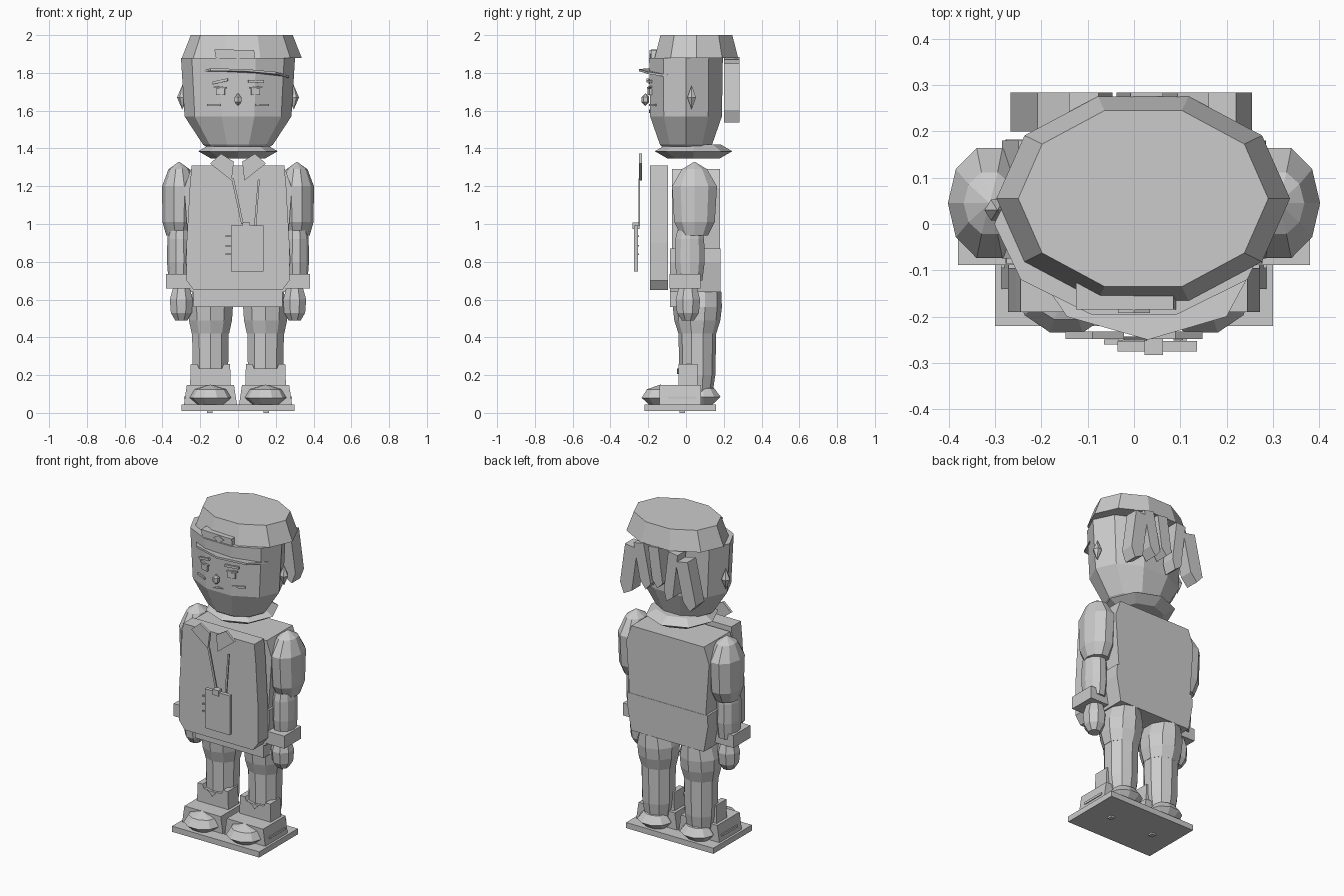
import bpy, bmesh, math
from mathutils import Matrix, Vector

gray = bpy.data.materials.new("plain_gray")
gray.diffuse_color = (0.6, 0.6, 0.6, 1)


def finish(name, bm):
    bmesh.ops.remove_doubles(bm, verts=bm.verts, dist=0.0005)
    bmesh.ops.recalc_face_normals(bm, faces=bm.faces)
    me = bpy.data.meshes.new(name)
    bm.to_mesh(me)
    bm.free()
    me.materials.append(gray)
    ob = bpy.data.objects.new(name, me)
    bpy.context.collection.objects.link(ob)
    return ob


def loft(name, rings, cx, cy, n=10, phase=0.0):
    """Stack of flat rings (z, rx, ry); zero radius makes a point."""
    bm = bmesh.new()
    loops = []
    for z, rx, ry in rings:
        loops.append([bm.verts.new((cx + max(rx, 1e-5) * math.cos(phase + math.tau * i / n),
                                    cy + max(ry, 1e-5) * math.sin(phase + math.tau * i / n), z))
                      for i in range(n)])
    for a, b in zip(loops, loops[1:]):
        for i in range(n):
            bm.faces.new((a[i], a[(i + 1) % n], b[(i + 1) % n], b[i]))
    bm.faces.new(loops[0][::-1])
    bm.faces.new(loops[-1])
    return finish(name, bm)


def prism(name, pts, y0, y1, axis="y"):
    """Outline in x,z pushed through y (or outline in x,y pushed through z)."""
    bm = bmesh.new()
    put = (lambda p, d: (p[0], d, p[1])) if axis == "y" else (lambda p, d: (p[0], p[1], d))
    a = [bm.verts.new(put(p, y0)) for p in pts]
    b = [bm.verts.new(put(p, y1)) for p in pts]
    bm.faces.new(a)
    bm.faces.new(b[::-1])
    for i in range(len(pts)):
        j = (i + 1) % len(pts)
        bm.faces.new((a[i], b[i], b[j], a[j]))
    return finish(name, bm)


def box(name, c, size, tilt=0.0, turn=0.0, lean=0.0):
    bm = bmesh.new()
    m = (Matrix.Translation(Vector(c)) @ Matrix.Rotation(turn, 4, "Z")
         @ Matrix.Rotation(tilt, 4, "Y") @ Matrix.Rotation(lean, 4, "X")
         @ Matrix.Diagonal((*size, 1)))
    bmesh.ops.create_cube(bm, size=1, matrix=m)
    return finish(name, bm)


def sym(pts):
    return pts + [(-x, z) for x, z in reversed(pts)]


# Base plate with two small pegs below
box("base_plate", (0, -0.03, 0.0275), (0.6, 0.38, 0.035))

# Head, cap and neck ring
loft("head", [(1.41, 0.17, 0.135), (1.42, 0.185, 0.145), (1.57, 0.283, 0.2),
              (1.88, 0.302, 0.205)], 0, 0, 10)
loft("cap", [(1.88, 0.317, 0.232), (2.0, 0.27, 0.2)], 0.02, 0.055, 10)
loft("neck_ring", [(1.348, 0.145, 0.14), (1.385, 0.21, 0.205), (1.42, 0.15, 0.145)],
     0, 0.04, 8)

# Cap visor, sloping down toward the head and to one side
visor = prism("visor", [(-0.22, -0.09), (-0.145, -0.2), (0.03, -0.25), (0.2, -0.2),
                        (0.27, -0.07), (0.17, -0.1), (-0.1, -0.12)], 0, 0.012, "z")
for v in visor.data.vertices:
    v.co.z += 1.782 - 0.13 * (v.co.y + 0.07) - 0.05 * v.co.x + 0.005

# Cap front panel with diamond
prism("cap_panel", [(-0.125, 1.925), (0.085, 1.92), (0.095, 1.845), (-0.115, 1.87)],
      -0.185, -0.12)
prism("cap_diamond", [(-0.035, 1.9), (0, 1.92), (0.035, 1.9), (0, 1.875)], -0.192, -0.184)

# Hair tufts at the back
for x, z, w, h, t in ((0.2, 1.69, 0.085, 0.31, -0.14), (0.1, 1.74, 0.07, 0.28, 0.2),
                      (0.01, 1.755, 0.07, 0.25, 0.14), (-0.09, 1.72, 0.065, 0.31, -0.12),
                      (-0.2, 1.69, 0.085, 0.3, 0.22)):
    p = [(-w / 2, h / 2), (w / 2, h / 2), (w / 2, -h * 0.3), (w * 0.1, -h / 2),
         (-w / 2, -h * 0.38)]
    c, s = math.cos(t), math.sin(t)
    prism("hair_tuft", [(x + a * c + b * s, z - a * s + b * c) for a, b in p], 0.2, 0.284)

# Nose and mouth
loft("nose", [(1.625, 0, 0), (1.645, 0.02, 0.02), (1.672, 0.02, 0.02), (1.692, 0, 0)],
     0, -0.215, 6, math.pi / 6)
prism("mouth", [(-0.037, 1.588), (0, 1.595), (0.037, 1.6), (0, 1.605)], -0.197, -0.185)

for s in (-1, 1):
    turn = s * 0.44
    # Face details lying on the head facets
    box("eye", (s * 0.092, -0.192, 1.7), (0.045, 0.012, 0.035), 0, turn * 0.5)
    box("eyelid", (s * 0.095, -0.193, 1.724), (0.066, 0.012, 0.008), s * -0.1, turn * 0.5)
    box("eyebrow", (s * 0.095, -0.194, 1.755), (0.085, 0.012, 0.014), s * 0.12 - 0.1, turn * 0.5)
    box("cheek", (s * 0.127, -0.174, 1.63), (0.075, 0.012, 0.012), 0, turn)
    # Ear
    loft("ear", [(1.605, 0, 0), (1.67, 0.028, 0.026), (1.735, 0, 0)], s * 0.295, 0.03, 6)

    # Arm
    ax = s * 0.312
    loft("upper_arm", [(0.94, 0.068, 0.075), (1.01, 0.088, 0.113), (1.2, 0.09, 0.125),
                       (1.29, 0.056, 0.07), (1.33, 0, 0)], ax, 0.045, 10)
    loft("forearm", [(0.7, 0.06, 0.07), (0.8, 0.068, 0.083), (0.92, 0.066, 0.08),
                     (0.965, 0.06, 0.07)], s * 0.308, 0.02, 10)
    box("cuff", (s * 0.308, -0.006, 0.697), (0.145, 0.165, 0.078))
    loft("hand", [(0.49, 0.035, 0.035), (0.53, 0.06, 0.063), (0.6, 0.066, 0.07),
                  (0.67, 0.045, 0.05)], s * 0.3, 0.01, 8, math.pi / 8)

    # Leg
    lx = s * 0.146
    loft("thigh", [(0.42, 0.104, 0.1), (0.49, 0.12, 0.122), (0.56, 0.125, 0.13),
                   (0.64, 0.1, 0.127), (0.68, 0.05, 0.06)], lx, 0.06, 10, math.pi / 10)
    loft("shin", [(0.1, 0.08, 0.08), (0.2, 0.098, 0.095), (0.42, 0.102, 0.1)],
         lx, 0.06, 10, math.pi / 10)
    prism("boot_front", [(lx - 0.108, 0.14), (lx + 0.108, 0.14), (lx + 0.104, 0.26),
                         (lx + 0.07, 0.26), (lx + 0.06, 0.235), (lx - 0.06, 0.235),
                         (lx - 0.07, 0.26), (lx - 0.104, 0.26)], -0.04, 0.06)
    prism("ankle_notch", [(lx - 0.03, 0.235), (lx + 0.03, 0.235), (lx, 0.205)],
          -0.047, -0.03)
    # Shoe: box with rounded toe and heel
    prism("shoe_box", [(lx - 0.14, 0.045), (lx + 0.14, 0.045), (lx + 0.125, 0.148),
                       (lx - 0.125, 0.148)], -0.14, 0.08)
    loft("toe", [(0.045, 0.07, 0.065), (0.08, 0.112, 0.105), (0.125, 0.085, 0.075),
                 (0.15, 0, 0)], lx, -0.135, 10)
    loft("heel", [(0.045, 0.07, 0.05), (0.085, 0.105, 0.095), (0.13, 0.07, 0.06),
                  (0.148, 0, 0)], lx, 0.093, 10)
    box("shoe_slot", (s * 0.28, -0.02, 0.08), (0.014, 0.15, 0.014))
    box("base_peg", (s * 0.15, -0.02, 0.006), (0.03, 0.03, 0.012))

    # Pointed collar flaps
    prism("collar_flap", [(s * 0.148, 1.32), (s * 0.09, 1.372), (s * 0.022, 1.33),
                          (s * 0.034, 1.23)], -0.248, -0.232)

# Torso in two blocks
prism("upper_torso", sym([(0.25, 1.29), (0.285, 1.19), (0.262, 0.87)]), -0.075, 0.18)
prism("lower_torso", sym([(0.275, 0.87), (0.278, 0.8), (0.25, 0.64)]), -0.085, 0.182)
box("hips", (0, -0.03, 0.605), (0.47, 0.11, 0.09))

# Chest panel standing off the body
prism("chest_panel", sym([(0.245, 1.31), (0.255, 1.2), (0.272, 0.9), (0.272, 0.7),
                          (0.235, 0.7 - 0.05), (0.15, 0.65)]), -0.19, -0.095)

# Name card hanging on two straps
prism("strap_left", [(-0.035, 1.24), (-0.022, 1.24), (0.03, 1.0), (0.017, 1.0)], -0.252, -0.243)
prism("strap_right", [(0.105, 1.235), (0.115, 1.235), (0.097, 0.99), (0.085, 0.99)],
      -0.252, -0.243)
box("card", (0.05, -0.264, 0.87), (0.172, 0.022, 0.245))
box("card_clip", (0.043, -0.265, 0.99), (0.04, 0.035, 0.035))
for z in (0.84, 0.885, 0.935):
    box("card_tab", (-0.045, -0.255, z), (0.04, 0.01, 0.008))
